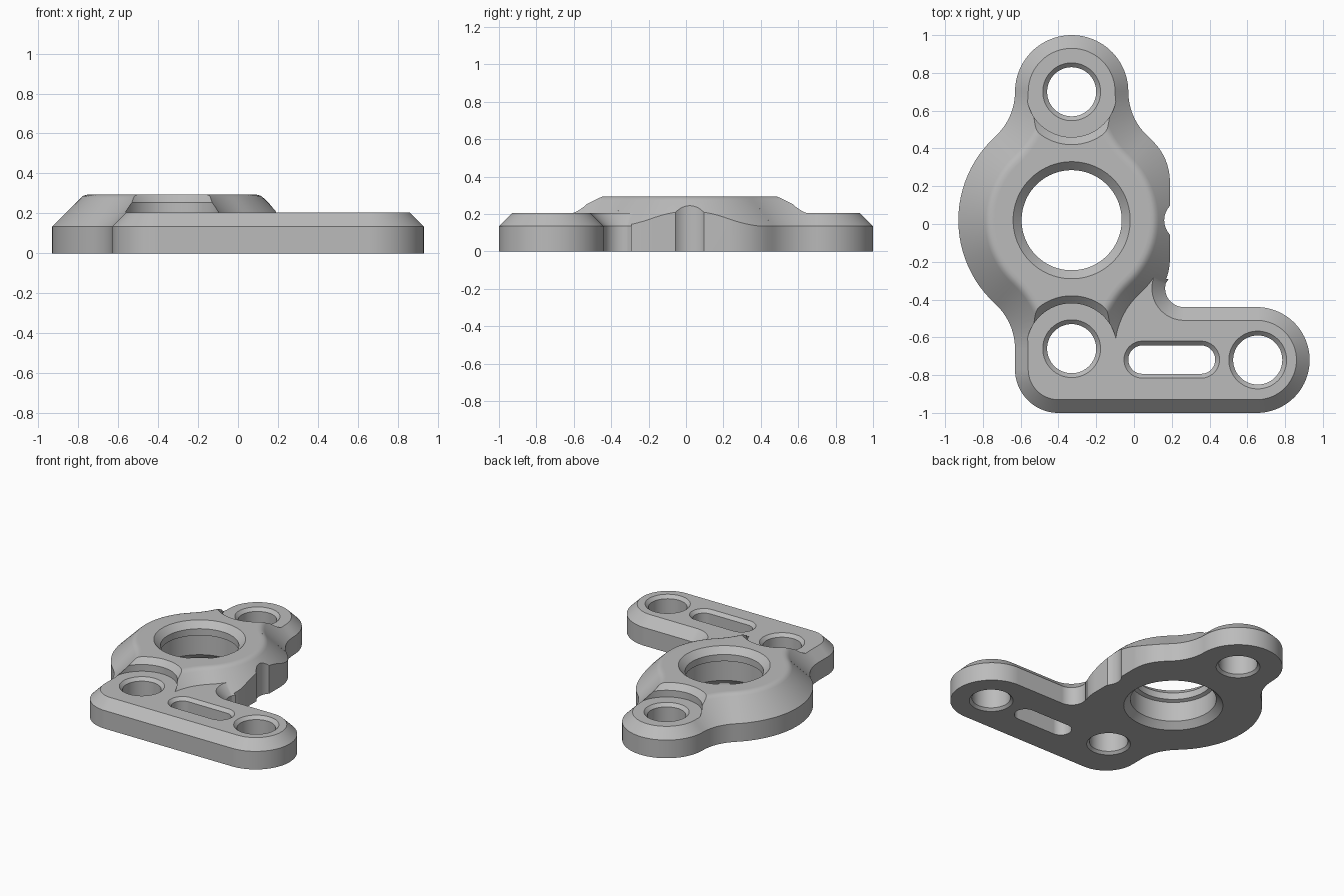
import bpy, bmesh
from math import cos, sin, radians, atan2, degrees, ceil

cube = bpy.data.objects.get("Cube")
if cube:
    bpy.data.objects.remove(cube)

grey = bpy.data.materials.new("plain grey")
grey.use_nodes = True
grey.diffuse_color = (0.5, 0.5, 0.5, 1)
grey.node_tree.nodes["Principled BSDF"].inputs["Base Color"].default_value = (0.5, 0.5, 0.5, 1)


def outline(arcs, inset=0.0):
    """Chain arcs (x, y, radius, start, end); clockwise arcs are concave. Pairs are plain points."""
    points = []
    for arc in arcs:
        if len(arc) == 2:
            points.append(arc)
            continue
        x, y, r, a, b = arc
        r += -inset if b > a else inset
        n = max(1, ceil(abs(b - a) / 4))
        for i in range(n + 1):
            t = radians(a + (b - a) * i / n)
            points.append((x + r * cos(t), y + r * sin(t)))
    return points


def loft(name, arcs, levels):
    """Stack the outline at (z, inset) levels into a closed solid."""
    bm = bmesh.new()
    rings = [[bm.verts.new((x, y, z)) for x, y in outline(arcs, d)] for z, d in levels]
    for low, high in zip(rings, rings[1:]):
        for i in range(len(low)):
            bm.faces.new((low[i - 1], low[i], high[i], high[i - 1]))
    bm.faces.new(rings[0][::-1])
    bm.faces.new(rings[-1])
    bmesh.ops.remove_doubles(bm, verts=bm.verts, dist=1e-5)
    bmesh.ops.recalc_face_normals(bm, faces=bm.faces)
    mesh = bpy.data.meshes.new(name)
    bm.to_mesh(mesh)
    bm.free()
    mesh.materials.append(grey)
    obj = bpy.data.objects.new(name, mesh)
    bpy.context.collection.objects.link(obj)
    return obj


def circle(x, y, r):
    return [(x, y, r, 0, 360)]


def combine(target, tool, operation):
    bpy.context.view_layer.objects.active = target
    mod = target.modifiers.new(operation, 'BOOLEAN')
    mod.object, mod.operation, mod.solver = tool, operation, 'EXACT'
    bpy.ops.object.modifier_apply(modifier=mod.name)
    bpy.data.objects.remove(tool)


CX, CY, LOBE = -0.33, 0.02, 0.68

# Raised hub: a disc blended into two opposite lobes, sloped at 45 degrees
turn = degrees(atan2(LOBE, 0.62))
half = [(0, LOBE, 0.3, 0, 180),
        (-0.62, LOBE, 0.32, 0, -turn),
        (0, 0, 0.6, 180 - turn, 180 + turn),
        (-0.62, -LOBE, 0.32, turn, 0)]
hub = [(CX + s * x, CY + s * y, r, a + t, b + t)
       for s, t in ((1, 0), (-1, 180)) for x, y, r, a, b in half]
body = loft("bearing_bracket", hub, [(0, 0), (0.135, 0), (0.275, 0.14), (0.287, 0.154),
                                     (0.293, 0.17), (0.295, 0.19)])

# Scalloped seats around the two lobe holes
for side in (1, -1):
    seat = circle(CX, CY + side * LOBE, 0.24)
    combine(body, loft("seat_cutter", seat, [(0.205, 0), (0.255, 0), (0.335, -0.08)]), 'DIFFERENCE')

# Side arm with a chamfered rim
arm = [(-0.4, -0.77, 0.23, 180, 270), (0.65, -0.72, 0.28, -90, 90),
       (0.265, -0.34, 0.1, 270, 150), (CX, -0.1), (-0.4, -0.66, 0.23, 175, 180)]
combine(body, loft("side_arm", arm, [(0, 0), (0.135, 0), (0.205, 0.07)]), 'UNION')

# Trimmed flat side with a small notch
trim = [(0.4, -0.2915), (-0.11, CY - 0.204, 0.3, -21, 0),
        (0.27, CY, 0.11, 223, 137),
        (-0.11, CY + 0.204, 0.3, 0, 43), (0.4, 0.6)]
combine(body, loft("trim_cutter", trim, [(-0.1, 0), (0.5, 0)]), 'DIFFERENCE')

# Bearing bore with a retaining lip at the top
bore = [(-0.02, -0.09), (0.045, -0.025), (0.19, -0.025), (0.2, 0), (0.25, 0), (0.315, -0.065)]
combine(body, loft("bore_cutter", circle(CX, CY, 0.265), bore), 'DIFFERENCE')

# Chamfered screw holes
for x, y in ((CX, CY + LOBE), (CX, CY - LOBE), (0.655, -0.72)):
    levels = [(-0.02, -0.038), (0.018, 0), (0.182, 0), (0.225, -0.043)]
    combine(body, loft("screw_cutter", circle(x, y, 0.13), levels), 'DIFFERENCE')

# Adjustment slot in the arm
slot = [(0.355, -0.718, 0.075, -90, 90), (0.045, -0.718, 0.075, 90, 270)]
combine(body, loft("slot_cutter", slot, [(-0.05, 0), (0.182, 0), (0.225, -0.043)]), 'DIFFERENCE')

# Smooth rounded faces, keeping the crisp machined edges
bpy.ops.object.select_all(action='DESELECT')
body.select_set(True)
bpy.context.view_layer.objects.active = body
bpy.ops.object.shade_smooth_by_angle(angle=radians(25))
weighted = body.modifiers.new("even_shading", 'WEIGHTED_NORMAL')
weighted.keep_sharp = True
